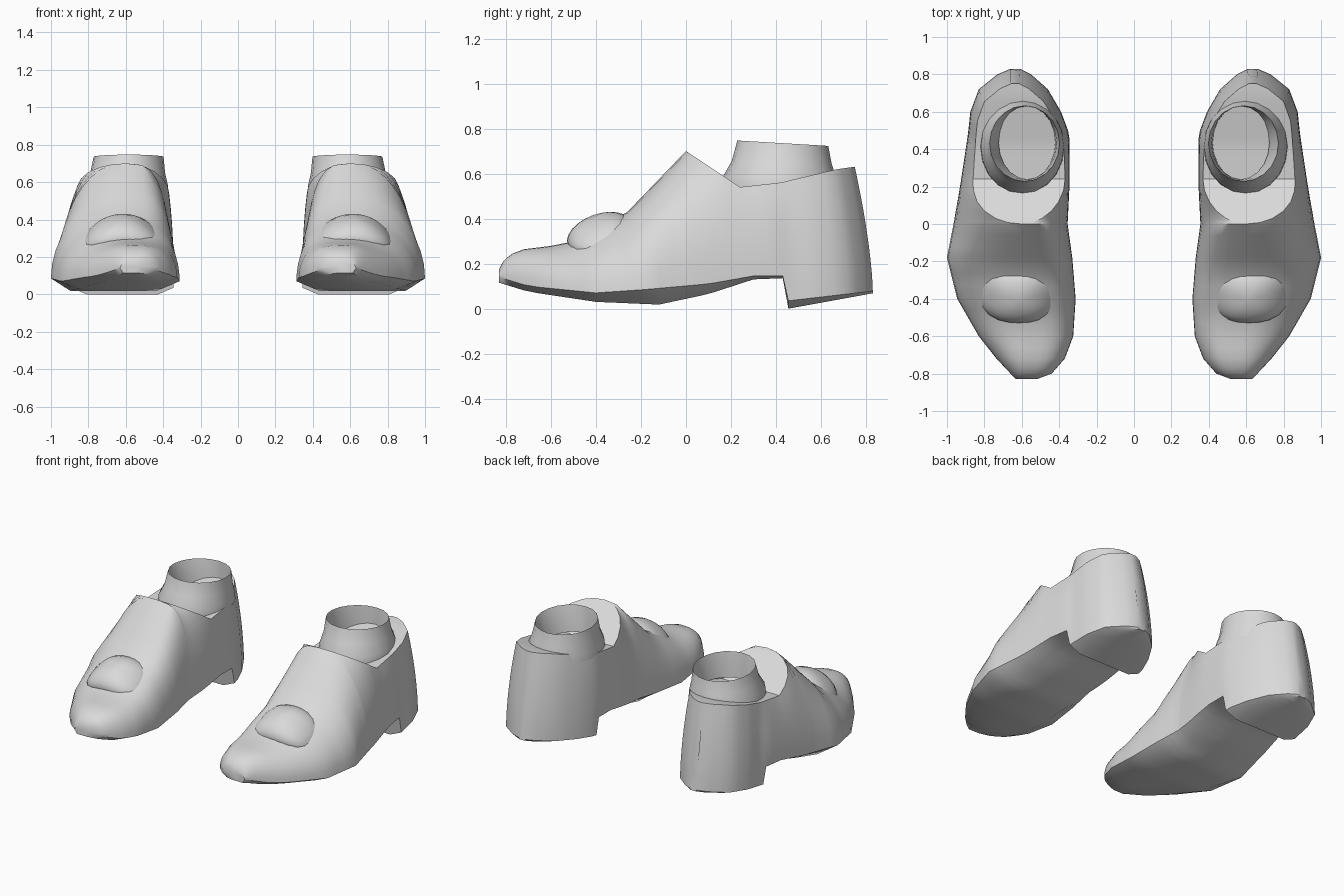
import bpy, bmesh, math
from mathutils import Matrix, Vector

if "Cube" in bpy.data.objects:
    bpy.data.objects.remove(bpy.data.objects["Cube"])

grey = bpy.data.materials.new("plain grey")
grey.diffuse_color = (0.7, 0.7, 0.7, 1)
grey.use_nodes = True
grey.node_tree.nodes["Principled BSDF"].inputs["Base Color"].default_value = grey.diffuse_color


def lerp(table, y):
    """Linear interpolation in a list of (y, value)."""
    if y <= table[0][0]:
        return table[0][1]
    for (y0, a), (y1, b) in zip(table, table[1:]):
        if y <= y1:
            return a + (b - a) * (y - y0) / (y1 - y0)
    return table[-1][1]


def finish(bm, name, angle):
    """Make a smooth object, mirrored into a pair."""
    bmesh.ops.remove_doubles(bm, verts=bm.verts, dist=0.0005)
    bmesh.ops.recalc_face_normals(bm, faces=bm.faces)
    mesh = bpy.data.meshes.new(name)
    bm.to_mesh(mesh)
    bm.free()
    mesh.materials.append(grey)
    ob = bpy.data.objects.new(name, mesh)
    bpy.context.collection.objects.link(ob)
    bpy.ops.object.select_all(action='DESELECT')
    ob.select_set(True)
    bpy.context.view_layer.objects.active = ob
    bpy.ops.object.shade_smooth_by_angle(angle=math.radians(angle))
    ob.modifiers.new("pair", 'MIRROR').use_clip = False
    return ob


def loft(bm, rings, ends=False):
    loops = [[bm.verts.new(p) for p in r] for r in rings]
    n = len(loops[0])
    for a, b in zip(loops, loops[1:]):
        for i in range(n):
            j = (i + 1) % n
            bm.faces.new((a[i], a[j], b[j], b[i]))
    if ends:
        bm.faces.new(loops[0])
        bm.faces.new(loops[-1])


# Outlines along the length of one shoe
INNER = [(-.83, .52), (-.8, .44), (-.72, .37), (-.6, .325), (-.4, .312), (-.18, .33),
         (0, .355), (.2, .345), (.48, .345), (.6, .39), (.72, .46), (.8, .55), (.83, .61)]
OUTER = [(-.83, .63), (-.8, .66), (-.72, .735), (-.6, .83), (-.4, .945), (-.18, 1.0),
         (0, .965), (.2, .93), (.48, .888), (.6, .875), (.72, .83), (.8, .73), (.83, .66)]
TOP = [(-.83, .175), (-.81, .215), (-.75, .26), (-.55, .285), (-.45, .325), (-.26, .43),
       (-.13, .565), (0, .70), (.24, .54), (.45, .56), (.74, .62), (.83, .63)]
BOTTOM = [(-.83, .115), (-.7, .075), (-.4, .03), (-.12, .018), (.1, .065), (.3, .13),
          (.43, .135), (.455, .0), (.83, .068)]
EDGE = [(-.83, .14), (-.7, .10), (-.4, .07), (-.18, .085), (.1, .11), (.3, .145),
        (.43, .145), (.455, .035), (.83, .078)]
CENTRE = [(-.83, .572), (0, .60), (.24, .605), (.83, .635)]
STATIONS = [-.83, -.815, -.8, -.77, -.72, -.66, -.6, -.53, -.46, -.4, -.33, -.26, -.18, -.12,
            -.06, 0, .008, .03, .07, .12, .18, .24, .3, .36, .43, .455, .5, .55, .6, .66,
            .72, .76, .8, .83]
STEPS = 9


def section(s):
    xi, xo, cx = lerp(INNER, s), lerp(OUTER, s), lerp(CENTRE, s)
    zt, zb, ze = lerp(TOP, s), lerp(BOTTOM, s), lerp(EDGE, s)
    # the foot opening starts at the tongue and widens to the ankle
    opening = 0 if s <= 0 else math.sqrt(max(0, 1 - (max(0, .24 - s) / .24) ** 2))
    lean = max(0, s - .24) * .08 / .59

    def wall(edge, power, rim):
        end = math.acos(min(1, (rim * opening)) ** (1 / power))
        pts = []
        for k in range(STEPS + 1):
            t = end * k / STEPS
            g = math.sin(t) / math.sin(end)
            x = cx + (edge - cx) * max(0, math.cos(t)) ** power
            pts.append(Vector((x, s - lean * g ** 1.5, ze + (zt - ze) * g)))
        return pts

    inner = wall(xi, .6, lerp([(.24, .91), (.83, .85)], s))
    outer = wall(xo, .95, lerp([(.24, .8), (.5, .85)], s))
    sole = [Vector((xo + (xi - xo) * f, s, zb)) for f in (.15, .5, .85)]
    return inner + outer[::-1] + sole


# Shoe body: upper, sole, heel and opening in one loft
bm = bmesh.new()
loft(bm, [section(s) for s in STATIONS], ends=True)
finish(bm, "shoe_body", 35)

# Ankle collar: flared tube with an inner wall
bm = bmesh.new()
collar = []
for cx, cy, rx, ry, z, tilt in [(.597, .415, .225, .255, .54, 0), (.597, .415, .222, .252, .585, 0),
                                (.59, .425, .20, .222, .65, .005), (.585, .43, .187, .202, .735, .012),
                                (.578, .433, .165, .197, .66, .005), (.572, .435, .152, .195, .575, 0)]:
    collar.append([(cx + rx * math.cos(a), cy + ry * math.sin(a),
                    z - tilt * math.sin(a)) for a in (2 * math.pi * i / 20 for i in range(20))])
loft(bm, collar)
finish(bm, "ankle_collar", 40)

# Raised pad over the toes
bm = bmesh.new()
bmesh.ops.create_uvsphere(bm, u_segments=24, v_segments=12, radius=1)
for v in bm.verts:
    x, y, z = v.co
    r = math.hypot(x, y)
    if r > 1e-4:  # square off the outline a little
        k = r / (abs(x / r) ** 2.8 + abs(y / r) ** 2.8) ** (1 / 2.8) / r
        x, y = x * k, y * k
    v.co = (x * .212, y * .15, z * .085 - .07 * x * x)
bmesh.ops.transform(bm, verts=bm.verts, matrix=Matrix.Translation((.615, -.385, .335))
                    @ Matrix.Rotation(math.radians(20), 4, 'X'))
finish(bm, "toe_pad", 50)
